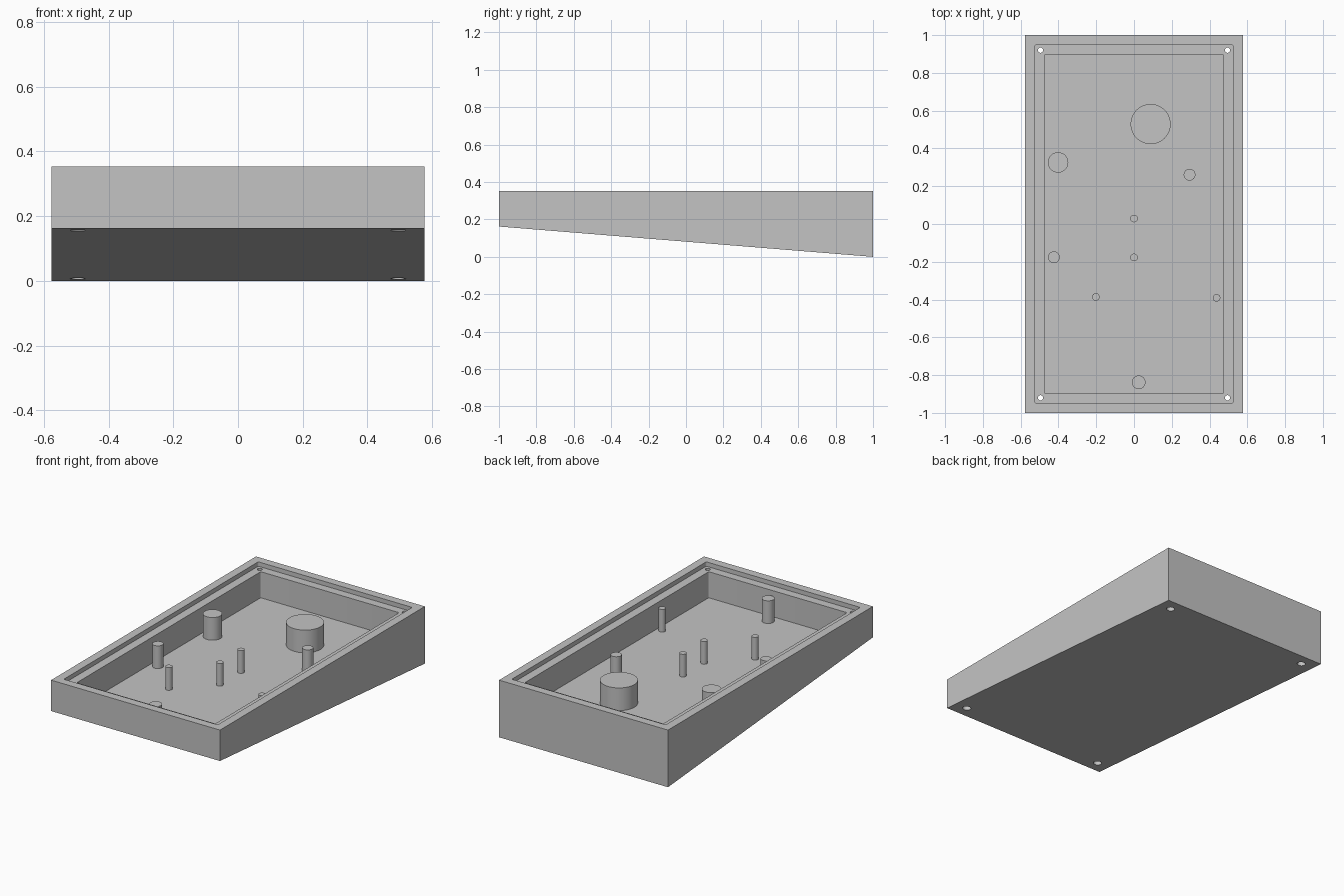
import bpy, bmesh

cube = bpy.data.objects.get("Cube")
if cube:
    bpy.data.objects.remove(cube, do_unlink=True)

HALF_X, HALF_Y, TOP, FRONT_Z = 0.577, 1.0, 0.353, 0.162
LEDGE_Z, FLOOR_Z, POST_TOP = 0.326, 0.165, 0.305

grey = bpy.data.materials.new("plain grey")
grey.use_nodes = True
colour = (0.55, 0.55, 0.55, 1)
grey.diffuse_color = colour
grey.node_tree.nodes["Principled BSDF"].inputs["Base Color"].default_value = colour


def finish(name, bm):
    bmesh.ops.recalc_face_normals(bm, faces=bm.faces)
    mesh = bpy.data.meshes.new(name)
    bm.to_mesh(mesh)
    bm.free()
    mesh.materials.append(grey)
    obj = bpy.data.objects.new(name, mesh)
    bpy.context.scene.collection.objects.link(obj)
    return obj


def select(obj):
    bpy.ops.object.select_all(action='DESELECT')
    obj.select_set(True)
    bpy.context.view_layer.objects.active = obj


def box(name, hx, hy, z0, z1, radius=0.0):
    bm = bmesh.new()
    bmesh.ops.create_cube(bm, size=2)
    for v in bm.verts:
        v.co = (v.co.x * hx, v.co.y * hy, z1 if v.co.z > 0 else z0)
    if radius:
        upright = [e for e in bm.edges
                   if abs(e.verts[0].co.z - e.verts[1].co.z) > 0.01]
        bmesh.ops.bevel(bm, geom=upright, offset=radius, segments=4,
                        profile=0.5, affect='EDGES')
    return finish(name, bm)


def cylinder(name, x, y, r, z0, z1, sides=48):
    bm = bmesh.new()
    bmesh.ops.create_cone(bm, cap_ends=True, segments=sides,
                          radius1=r, radius2=r, depth=z1 - z0)
    bmesh.ops.translate(bm, verts=bm.verts, vec=(x, y, (z0 + z1) / 2))
    return finish(name, bm)


def cut(target, cutter):
    cutter.hide_render = True
    select(target)
    mod = target.modifiers.new("cut", 'BOOLEAN')
    mod.operation = 'DIFFERENCE'
    mod.solver = 'EXACT'
    mod.object = cutter
    bpy.ops.object.modifier_apply(modifier=mod.name)
    bpy.data.objects.remove(cutter, do_unlink=True)


# Wedge-shaped tray: level rim, underside sloping down to the back
tray = box("tray", HALF_X, HALF_Y, 0, TOP)
for v in tray.data.vertices:
    if v.co.z < 0.01 and v.co.y < 0:
        v.co.z = FRONT_Z

# Stepped recess: shallow lid ledge, then the deep well
cut(tray, box("ledge_cutter", 0.526, 0.949, LEDGE_Z, 0.5, 0.01))
cut(tray, box("well_cutter", 0.473, 0.897, FLOOR_Z, 0.5, 0.006))

# Corner screw holes with wider head pockets from below
for sx in (-1, 1):
    for sy in (-1, 1):
        x, y = sx * 0.495, sy * 0.92
        cut(tray, cylinder("hole_cutter", x, y, 0.014, -0.1, 0.5, 24))
        cut(tray, cylinder("pocket_cutter", x, y, 0.024, -0.1, 0.25, 32))

# Support posts standing on the floor of the well: x, y, radius
posts = {
    "large_round_post": (0.088, 0.529, 0.106),
    "medium_post": (-0.402, 0.326, 0.054),
    "left_post": (0.294, 0.261, 0.031),
    "right_post": (-0.424, -0.176, 0.031),
    "front_post": (0.025, -0.838, 0.036),
    "centre_pin_back": (0, 0.029, 0.02),
    "centre_pin_front": (0, -0.177, 0.02),
    "right_pin": (-0.202, -0.386, 0.02),
    "left_pin": (0.437, -0.391, 0.02),
}
parts = [tray]
for name, (x, y, r) in posts.items():
    parts.append(cylinder(name, x, y, r, FLOOR_Z - 0.003, POST_TOP))

for obj in parts:
    select(obj)
    bpy.ops.object.shade_smooth_by_angle(angle=0.52)
